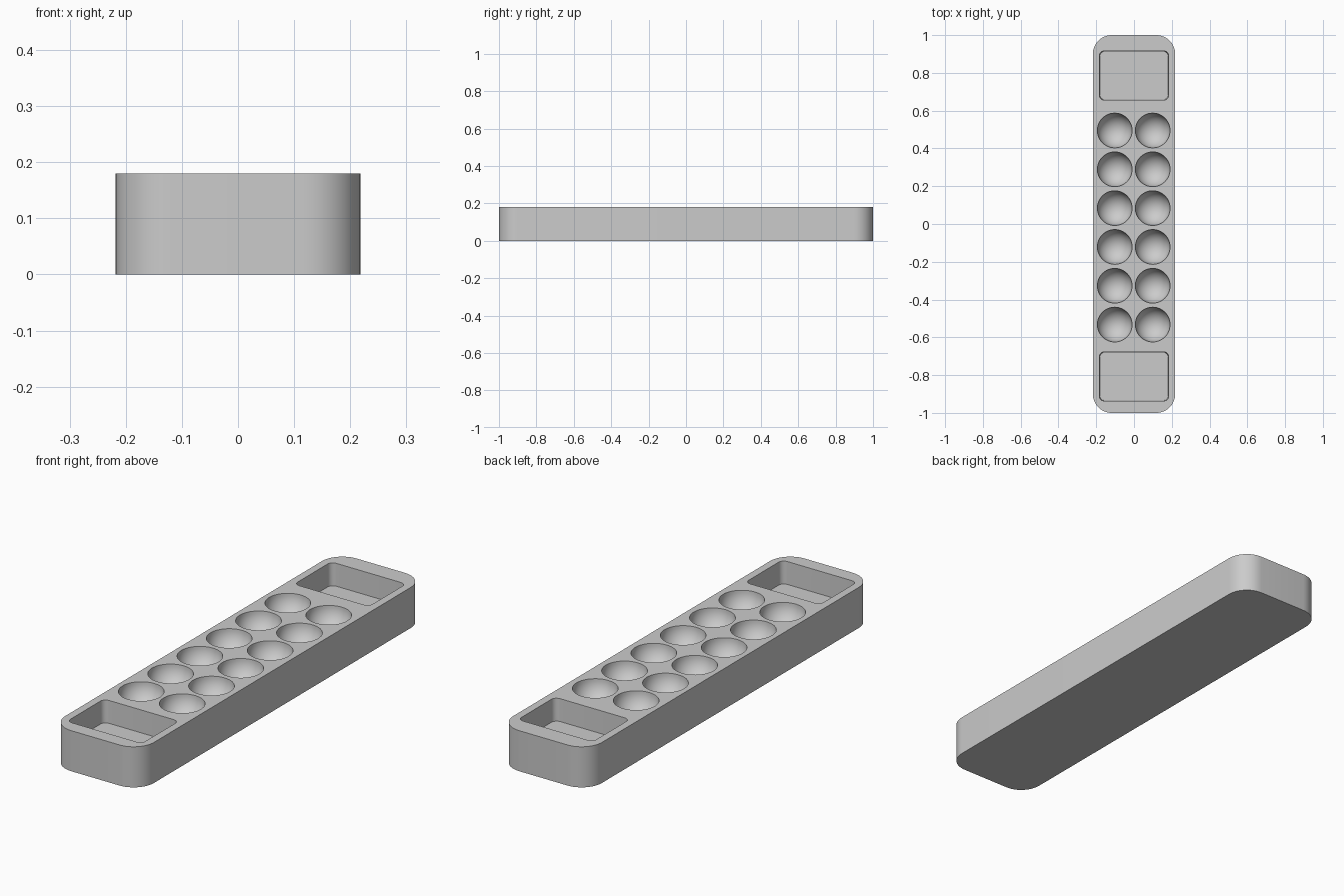
import bpy, bmesh, math

if "Cube" in bpy.data.objects:
    bpy.data.objects.remove(bpy.data.objects["Cube"])


def rounded_slab(name, cx, cy, hx, hy, r, z0, z1, taper=0.0, seg=12):
    """Rounded rectangle extruded from z0 to z1; taper shrinks the lower end."""
    bm = bmesh.new()
    rings = []
    for z, inset in ((z0, taper), (z1, 0.0)):
        ring = []
        for k, (sx, sy) in enumerate(((1, 1), (-1, 1), (-1, -1), (1, -1))):
            for i in range(seg + 1):
                a = math.radians(90 * (k + i / seg))
                x = sx * (hx - inset - r) + r * math.cos(a)
                y = sy * (hy - inset - r) + r * math.sin(a)
                ring.append(bm.verts.new((cx + x, cy + y, z)))
        rings.append(ring)
    low, high = rings
    n = len(low)
    bm.faces.new(low[::-1])
    bm.faces.new(high)
    for i in range(n):
        j = (i + 1) % n
        bm.faces.new((low[i], low[j], high[j], high[i]))
    me = bpy.data.meshes.new(name)
    bm.to_mesh(me)
    bm.free()
    ob = bpy.data.objects.new(name, me)
    bpy.context.collection.objects.link(ob)
    return ob


def carve(target, cutter):
    mod = target.modifiers.new("carve", 'BOOLEAN')
    mod.operation = 'DIFFERENCE'
    mod.solver = 'EXACT'
    mod.object = cutter
    bpy.context.view_layer.objects.active = target
    bpy.ops.object.modifier_apply(modifier=mod.name)
    bpy.data.objects.remove(cutter, do_unlink=True)


H = 0.18

# Board body
board = rounded_slab("game_board", 0, 0, 0.218, 1.0, 0.1, 0, H)

# Two rectangular end trays
for cy in (0.786, -0.807):
    carve(board, rounded_slab("tray_cutter", 0, cy, 0.185, 0.131, 0.025,
                              H - 0.10, H + 0.05, 0.004, 6))

# Two rows of six hemispherical pits
for i in range(6):
    for x in (-0.102, 0.099):
        bpy.ops.mesh.primitive_uv_sphere_add(
            segments=48, ring_count=24, radius=0.092,
            location=(x, 0.495 - 0.2055 * i, H + 0.0005))
        pit = bpy.context.object
        pit.name = "pit_cutter"
        carve(board, pit)

# Smooth curved walls, crisp rims
bpy.ops.object.select_all(action='DESELECT')
board.select_set(True)
bpy.context.view_layer.objects.active = board
bpy.ops.object.shade_smooth_by_angle(angle=math.radians(30))
